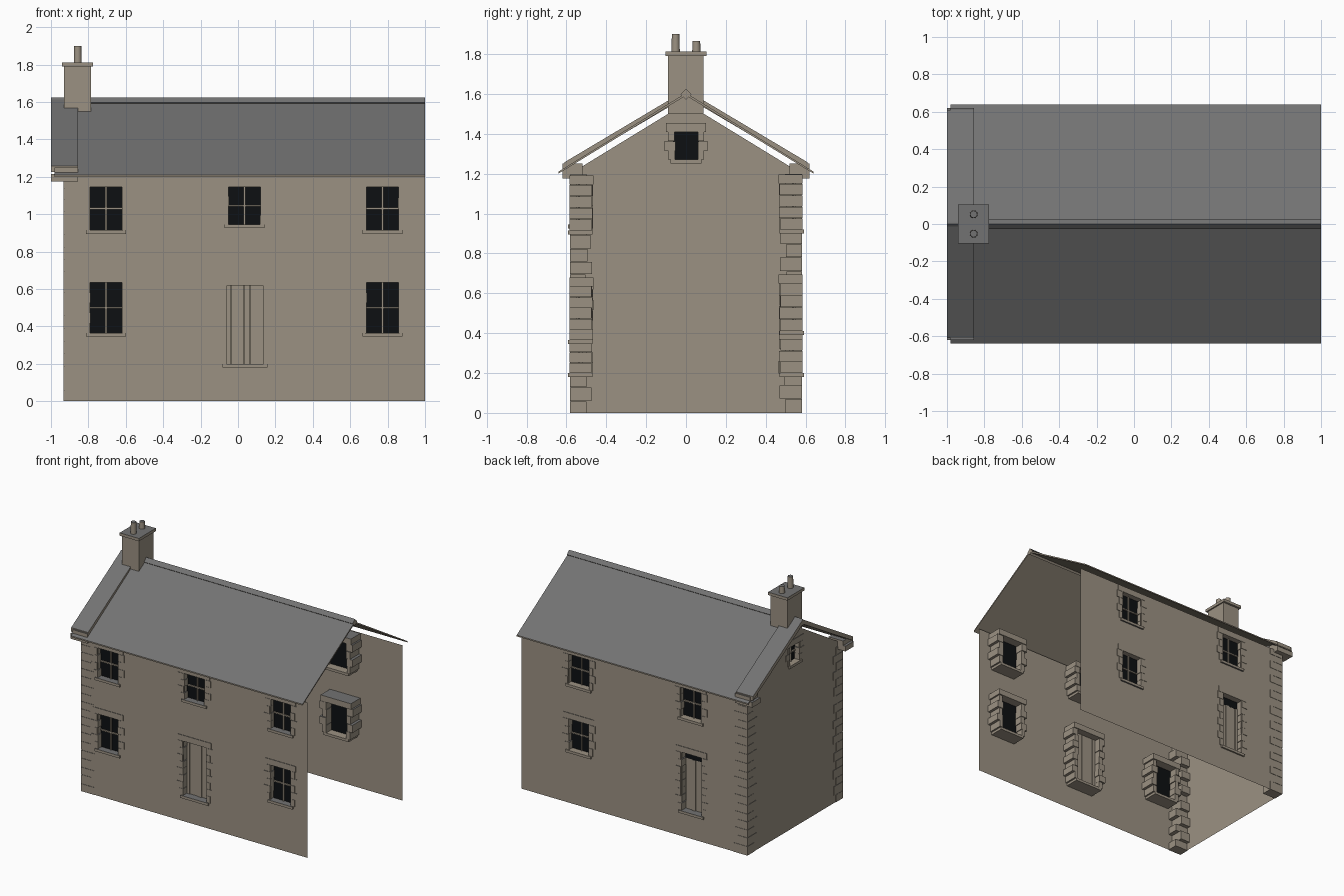
import bpy, bmesh, random
from mathutils import Vector

random.seed(4)
if "Cube" in bpy.data.objects:
    bpy.data.objects.remove(bpy.data.objects["Cube"])


def material(name, rgb):
    m = bpy.data.materials.new(name)
    m.use_nodes = True
    m.diffuse_color = (*rgb, 1)
    m.node_tree.nodes["Principled BSDF"].inputs["Base Color"].default_value = (*rgb, 1)
    return m


STONE = material("tan stone", (0.33, 0.285, 0.225))
SLATE = material("grey slate", (0.17, 0.17, 0.17))
GLASS = material("black glass", (0.004, 0.005, 0.006))

WALL_Y, GABLE_X, END_X, EAVE_Z = 0.58, -0.93, 1.0, 1.2


def finish(bm, name, mats, smooth=False):
    """Make an object; faces turned upwards take the second material."""
    me = bpy.data.meshes.new(name)
    bm.normal_update()
    if len(mats) > 1:
        for f in bm.faces:
            f.material_index = int(f.normal.z > 0.3)
    bm.to_mesh(me)
    bm.free()
    for m in mats:
        me.materials.append(m)
    ob = bpy.data.objects.new(name, me)
    bpy.context.collection.objects.link(ob)
    if smooth:
        bpy.context.view_layer.objects.active = ob
        ob.select_set(True)
        bpy.ops.object.shade_smooth_by_angle()
        ob.select_set(False)
    return ob


def boxes(name, spans, place=lambda u, d, z: (u, d, z), mats=(STONE, SLATE)):
    """Join boxes given as (u0, u1, d0, d1, z0, z1) into one object."""
    bm = bmesh.new()
    for u0, u1, d0, d1, z0, z1 in spans:
        vs = bmesh.ops.create_cube(bm, size=1)["verts"]
        for v in vs:
            a, b, c = (t + 0.5 for t in v.co)
            v.co = place(u0 + a * (u1 - u0), d0 + b * (d1 - d0), z0 + c * (z1 - z0))
    bmesh.ops.recalc_face_normals(bm, faces=bm.faces)
    return finish(bm, name, mats)


def prism(name, profile, x0, x1, mats=(STONE, SLATE)):
    """Extrude a (y, z) outline along x."""
    bm = bmesh.new()
    face = bm.faces.new([bm.verts.new((x0, y, z)) for y, z in profile])
    new = bmesh.ops.extrude_face_region(bm, geom=[face])["geom"]
    moved = [g for g in new if isinstance(g, bmesh.types.BMVert)]
    bmesh.ops.translate(bm, verts=moved, vec=(x1 - x0, 0, 0))
    bmesh.ops.recalc_face_normals(bm, faces=bm.faces)
    return finish(bm, name, mats)


def sheet(name, outline, holes, place):
    """Thin wall with rectangular openings (u0, u1, z0, z1)."""
    bm = bmesh.new()
    bm.faces.new([bm.verts.new((u, 0, z)) for u, z in outline])
    for u0, u1, z0, z1 in holes:
        for co, no in (((u0, 0, 0), (1, 0, 0)), ((u1, 0, 0), (1, 0, 0)),
                       ((0, 0, z0), (0, 0, 1)), ((0, 0, z1), (0, 0, 1))):
            bmesh.ops.bisect_plane(bm, geom=bm.verts[:] + bm.edges[:] + bm.faces[:],
                                   dist=1e-5, plane_co=co, plane_no=no)
    gone = []
    for f in bm.faces:
        c = f.calc_center_median()
        if any(h[0] < c.x < h[1] and h[2] < c.z < h[3] for h in holes):
            gone.append(f)
    bmesh.ops.delete(bm, geom=gone, context="FACES")
    for v in bm.verts:
        v.co = Vector(place(*v.co))
    finish(bm, name, (STONE,))


def surround(name, hole, place, sill=0.02):
    """Rough stone jambs, lintel and sill reaching through the wall."""
    u0, u1, z0, z1 = hole
    n = max(3, round((z1 - z0) / 0.055))
    h = (z1 - z0) / n
    spans = []
    for i in range(n):
        for edge, s in ((u0, -1), (u1, 1)):
            wide = 0.055 if i % 2 else 0.035
            inner = edge + s * random.uniform(-0.002, 0.008)
            ends = sorted((inner, edge + s * wide))
            spans.append((*ends, -0.004, 0.105 + random.uniform(0, 0.01),
                          z0 + i * h, z0 + (i + 0.97) * h))
    spans.append((u0 - 0.045, u1 + 0.045, -0.004, 0.115, z1, z1 + 0.045))
    spans.append((u0 - 0.022, u1 + 0.022, -0.012, 0.11, z0 - sill, z0))
    boxes(name + "_surround", spans, place)


def glazing(name, hole, place):
    u0, u1, z0, z1 = hole
    um, zm = (u0 + u1) / 2, (z0 + z1) / 2
    boxes(name + "_glass", [(u0 - 0.01, u1 + 0.01, 0.04, 0.046, z0, z1)], place, (GLASS,))
    boxes(name + "_bars", [(um - 0.005, um + 0.005, 0.03, 0.04, z0, z1),
                           (u0, u1, 0.03, 0.04, zm - 0.005, zm + 0.005)], place, (STONE,))


def plank_door(name, hole, place):
    u0, u1, z0, z1 = hole
    w = u1 - u0
    cuts = [0, 0.13, 0.48, 0.65, 1]
    boxes(name, [(u0 + a * w, u0 + b * w - 0.002, 0.04 + 0.006 * (i % 2), 0.06, z0, z1)
                 for i, (a, b) in enumerate(zip(cuts, cuts[1:]))], place)


front = lambda u, d, z: (u, d - WALL_Y, z)
back = lambda u, d, z: (u, WALL_Y - d, z)
gable = lambda u, d, z: (GABLE_X + d, u, z)


def window_hole(u, z0, z1, half=0.085):
    return (u - half, u + half, z0, z1)


# Openings of each wall
front_windows = [window_hole(u, *z) for u in (-0.705, 0.772)
                 for z in ((0.365, 0.635), (0.915, 1.145))] + [window_hole(0.035, 0.945, 1.145)]
back_windows = [window_hole(0.51, 0.41, 0.65), window_hole(0.51, 0.92, 1.15),
                window_hole(-0.45, 0.92, 1.15)]
gable_windows = [window_hole(0, 1.27, 1.41, 0.055)]
front_door = (-0.06, 0.135, 0.2, 0.62)
back_door = (-0.54, -0.37, 0.2, 0.65)

# Walls; the +x end stays open
long_side = [(GABLE_X, 0), (END_X, 0), (END_X, EAVE_Z), (GABLE_X, EAVE_Z)]
gable_side = [(-WALL_Y, 0), (WALL_Y, 0), (WALL_Y, EAVE_Z), (0, 1.555), (-WALL_Y, EAVE_Z)]
for name, outline, windows, doors, place in (
        ("front", long_side, front_windows, [front_door], front),
        ("back", long_side, back_windows, [back_door], back),
        ("gable", gable_side, gable_windows, [], gable)):
    sheet(name + "_wall", outline, windows + doors, place)
    for i, hole in enumerate(windows):
        surround(f"{name}_window_{i + 1}", hole, place)
        glazing(f"{name}_window_{i + 1}", hole, place)
    for hole in doors:
        surround(name + "_door", hole, place)

# Doors, the back one with a dark light above
plank_door("front_door", front_door, front)
plank_door("back_door", (*back_door[:3], 0.59), back)
boxes("back_door_light", [(*back_door[:2], 0.045, 0.051, 0.59, 0.65)], back, (GLASS,))

# Corner stones
for name, place in (("front", front), ("back", back)):
    spans, z, i = [], 0.0, 0
    while z < 1.17:
        h = min(random.uniform(0.055, 0.072), EAVE_Z - z)
        lx, ly = (0.08, 0.11) if i % 2 else (0.11, 0.08)
        spans.append((GABLE_X - 0.004, GABLE_X + lx, -0.003,
                      ly + random.uniform(-0.006, 0.006), z, z + h - 0.002))
        z, i = z + h, i + 1
    boxes(name + "_corner_stones", spans, place)

# Roof slopes, gable coping and stepped kneelers
for name, s in (("front", -1), ("back", 1)):
    prism(name + "_roof", [(s * 0.64, 1.2), (s * 0.64, 1.21), (0, 1.605), (0, 1.592)],
          -0.98, END_X)
    prism(name + "_coping", [(s * 0.61, 1.225), (s * 0.61, 1.257), (0, 1.62), (0, 1.585)],
          -1.0, -0.855)
    ya, yb = sorted((s * 0.52, s * 0.62))
    boxes(name + "_kneeler", [(-1, -0.855, ya, yb, 1.175, 1.215),
                              (-0.98, -0.855, ya, yb, 1.215, 1.25)])

# Ridge bar set on its corner
prism("ridge", [(0, 1.572), (0.027, 1.598), (0, 1.625), (-0.027, 1.598)], -1.0, END_X)

# Chimney with cap and two pots
boxes("chimney", [(-0.93, -0.785, -0.09, 0.088, 1.5, 1.79)])
boxes("chimney_cap", [(-0.94, -0.775, -0.104, 0.104, 1.79, 1.812)])
for name, y, top in (("front_pot", -0.052, 1.9), ("back_pot", 0.052, 1.865)):
    bm = bmesh.new()
    bmesh.ops.create_cone(bm, cap_ends=True, segments=20, radius1=0.021, radius2=0.019,
                          depth=top - 1.81)
    bmesh.ops.translate(bm, verts=bm.verts, vec=(-0.857, y, (top + 1.81) / 2))
    finish(bm, name, (STONE, SLATE), smooth=True)
